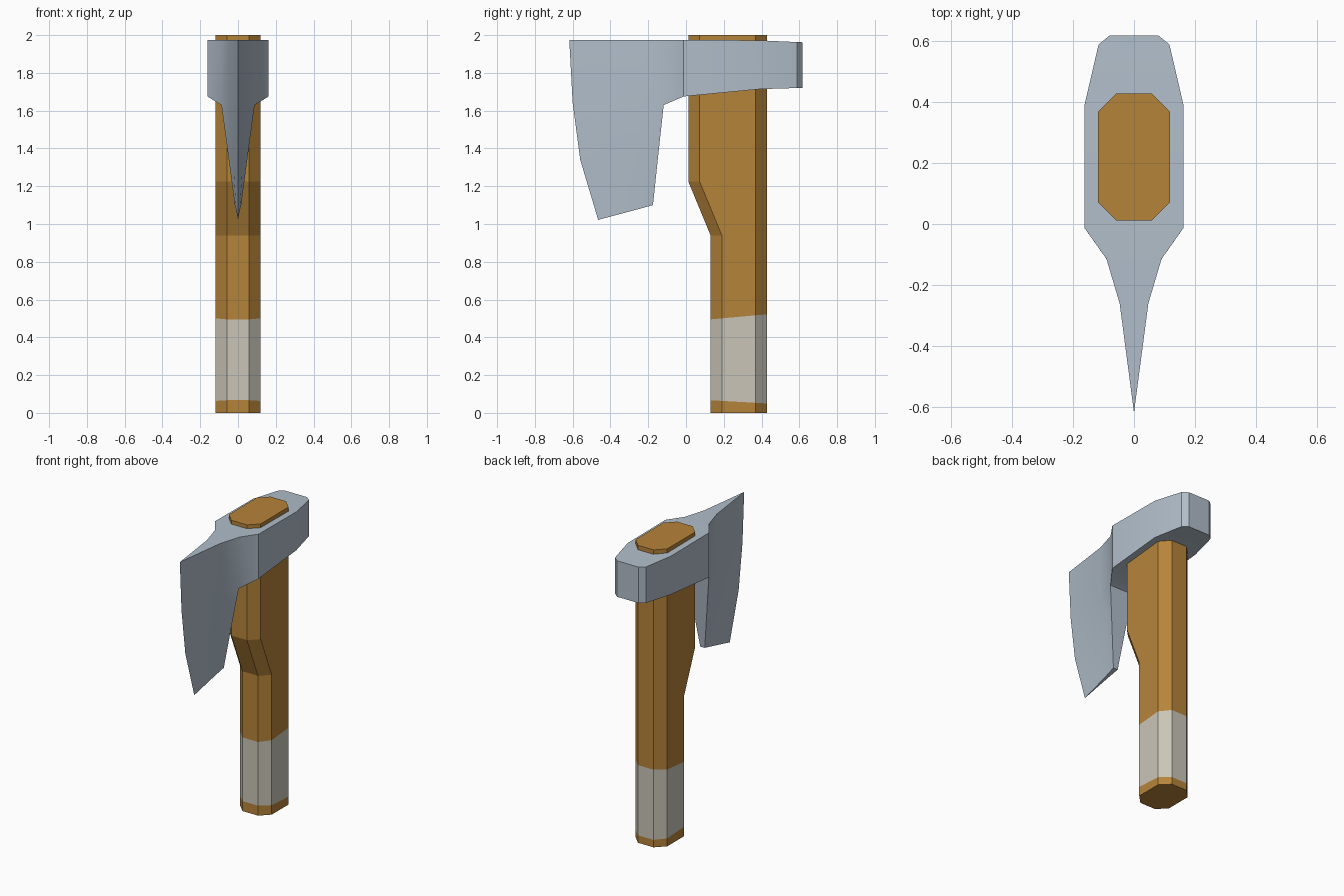
import bpy, bmesh

if "Cube" in bpy.data.objects:
    bpy.data.objects.remove(bpy.data.objects["Cube"])


def material(name, rgb):
    m = bpy.data.materials.new(name)
    m.diffuse_color = (*rgb, 1)
    m.use_nodes = True
    m.node_tree.nodes["Principled BSDF"].inputs["Base Color"].default_value = m.diffuse_color
    return m


wood = material("wood", (0.47, 0.23, 0.042))
wrap = material("pale_wrap", (0.59, 0.56, 0.48))
steel = material("steel", (0.44, 0.515, 0.59))


def finish(bm, name, mats):
    bmesh.ops.remove_doubles(bm, verts=bm.verts, dist=1e-5)
    bmesh.ops.recalc_face_normals(bm, faces=bm.faces)
    me = bpy.data.meshes.new(name)
    bm.to_mesh(me)
    bm.free()
    for m in mats:
        me.materials.append(m)
    ob = bpy.data.objects.new(name, me)
    bpy.context.collection.objects.link(ob)
    return ob


# Handle: chamfered rectangle lofted upward, with the wrap as a coloured band
W, C, BACK = 0.118, 0.06, 0.428
levels = [(0.13, 0, 0), (0.13, 0.067, 0.05), (0.13, 0.495, 0.522),
          (0.13, 0.94, 0.94), (0.012, 1.225, 1.225), (0.012, 2, 2)]  # front y, z front, z back
bm = bmesh.new()
rings = []
for front, zf, zb in levels:
    half = [(W - C, front), (W, front + C), (W, BACK - C), (W - C, BACK)]
    outline = half + [(-x, y) for x, y in reversed(half)]
    rings.append([bm.verts.new((x, y, zf + (zb - zf) * (y - front) / (BACK - front)))
                  for x, y in outline])
for i, (a, b) in enumerate(zip(rings, rings[1:])):
    for k in range(8):
        n = (k + 1) % 8
        bm.faces.new((a[k], a[n], b[n], b[k])).material_index = int(i == 1)
bm.faces.new(rings[0])
bm.faces.new(rings[-1])
finish(bm, "handle", [wood, wrap])

# Axe head: stations from cutting edge to poll, each a right-hand column listed top to bottom
T = 1.975
stations = [
    [(0, -0.618, T), (0, -0.60, 1.64), (0, -0.56, 1.34), (0, -0.465, 1.022)],
    [(0.047, -0.26, T), (0.045, -0.26, 1.635), (0.027, -0.265, 1.355), (0.01, -0.262, 1.076)],
    [(0.09, -0.115, T), (0.088, -0.118, 1.63), (0.052, -0.147, 1.365), (0.017, -0.175, 1.10)],
    [(0.162, -0.013, T), (0.162, -0.013, 1.675)],
    [(0.162, 0.39, 1.972), (0.162, 0.39, 1.714)],
    [(0.116, 0.588, 1.963), (0.116, 0.588, 1.72)],
    [(0.08, 0.617, 1.962), (0.08, 0.617, 1.72)],
]
bm = bmesh.new()
right = [[bm.verts.new(p) for p in s] for s in stations]
left = [[bm.verts.new((-x, y, z)) for x, y, z in s] for s in stations]
for i in range(len(stations) - 1):
    rows = min(len(stations[i]), len(stations[i + 1]))
    for side in (right, left):
        a, b = side[i], side[i + 1]
        for r in range(rows - 1):
            bm.faces.new((a[r], b[r], b[r + 1], a[r + 1]))
    for r in (0, rows - 1):  # top and underside
        bm.faces.new((right[i][r], right[i + 1][r], left[i + 1][r], left[i][r]))
for s, r in ((2, 1), (2, 2), (6, 0)):  # back of the beard and the poll
    bm.faces.new((right[s][r], right[s][r + 1], left[s][r + 1], left[s][r]))
bmesh.ops.remove_doubles(bm, verts=bm.verts, dist=1e-5)
head = finish(bm, "axe_head", [steel])
bpy.context.view_layer.objects.active = head
head.select_set(True)
bpy.ops.object.shade_smooth_by_angle(angle=0.56)
